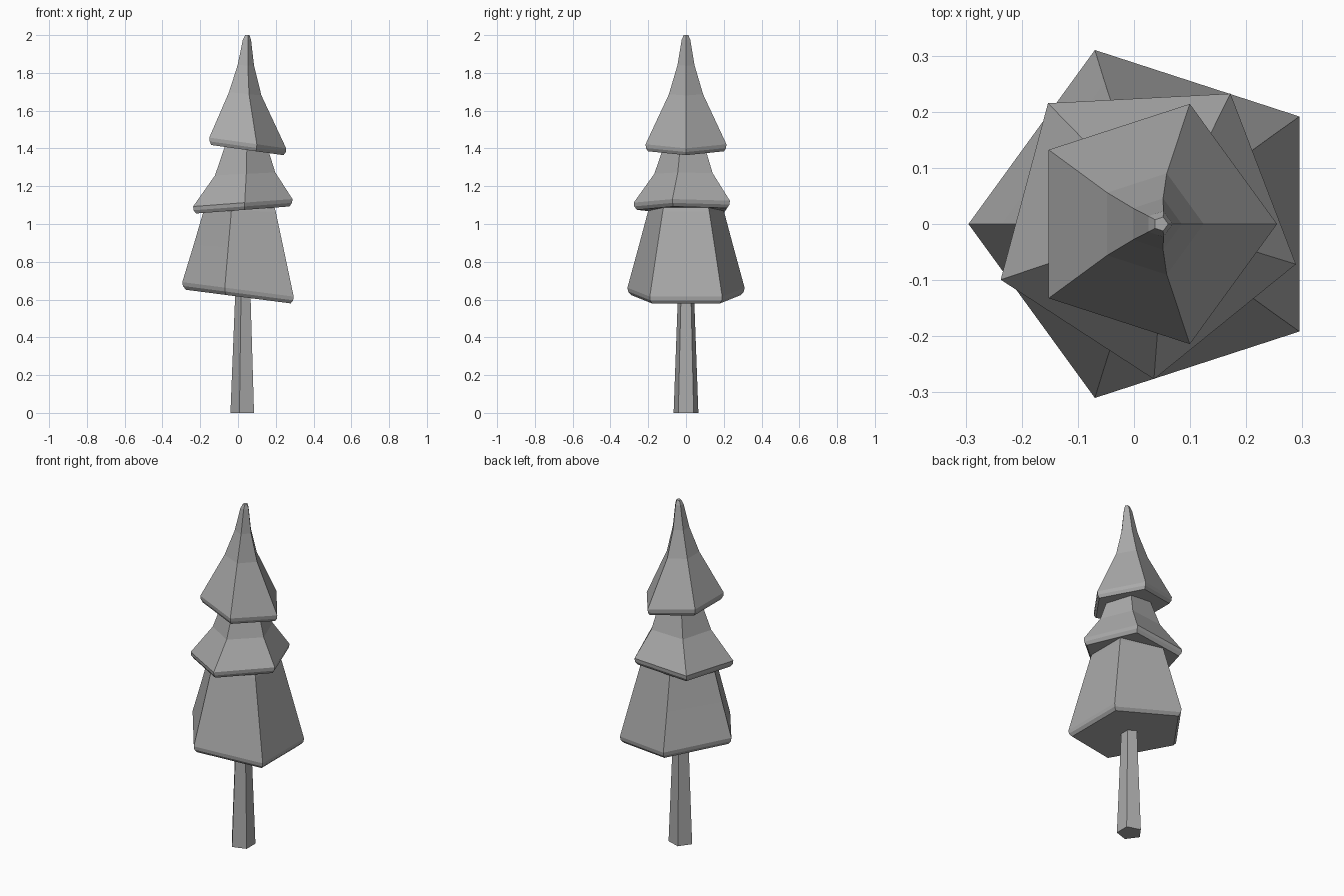
import bpy, bmesh
from math import radians, cos, sin, tau

if "Cube" in bpy.data.objects:
    bpy.data.objects.remove(bpy.data.objects["Cube"])

grey = bpy.data.materials.new("plain grey")
grey.use_nodes = True
grey.diffuse_color = (0.4, 0.4, 0.4, 1)
grey.node_tree.nodes["Principled BSDF"].inputs["Base Color"].default_value = (0.4, 0.4, 0.4, 1)


def stacked_pentagons(name, turn, rings):
    """Skin a stack of rings given as (centre x, radius, height, tilt in x)."""
    bm = bmesh.new()
    loops = []
    for cx, r, z, tilt in rings:
        loop = []
        for i in range(5):
            a = radians(turn) + tau * i / 5
            loop.append(bm.verts.new((cx + r * cos(a), r * sin(a), z + tilt * r * cos(a))))
        loops.append(loop)
    for low, high in zip(loops, loops[1:]):
        for i in range(5):
            j = (i + 1) % 5
            bm.faces.new((low[i], low[j], high[j], high[i]))
    bm.faces.new(loops[0][::-1])
    bm.faces.new(loops[-1])
    mesh = bpy.data.meshes.new(name)
    bm.to_mesh(mesh)
    bm.free()
    mesh.materials.append(grey)
    obj = bpy.data.objects.new(name, mesh)
    bpy.context.collection.objects.link(obj)


def tier(name, turn, cx, r, z, tilt, upper):
    """A foliage tier: rounded tilted skirt, then the narrowing rings above."""
    skirt = [(cx, r * 0.94, z - 0.038, tilt), (cx, r * 0.99, z - 0.02, tilt), (cx, r, z, tilt)]
    stacked_pentagons(name, turn, skirt + upper)


# Trunk
stacked_pentagons("trunk", 180, [(0.029, 0.069, 0, 0), (0.03, 0.042, 0.7, 0)])

# Foliage, bottom to top
tier("lower_foliage", 180, 0.031, 0.326, 0.65, -0.13,
     [(0.03, 0.265, 0.87, -0.07), (0.03, 0.21, 1.07, -0.03), (0.03, 0.18, 1.15, 0)])
tier("middle_foliage", 57, 0.021, 0.277, 1.112, 0.075,
     [(0.035, 0.168, 1.265, 0.05), (0.04, 0.125, 1.39, 0), (0.04, 0.09, 1.48, 0)])
tier("upper_foliage", 0, 0.03, 0.225, 1.432, -0.14,
     [(0.029, 0.095, 1.69, -0.1), (0.037, 0.048, 1.84, -0.05),
      (0.045, 0.024, 1.975, 0), (0.048, 0.013, 2.0, 0)])
